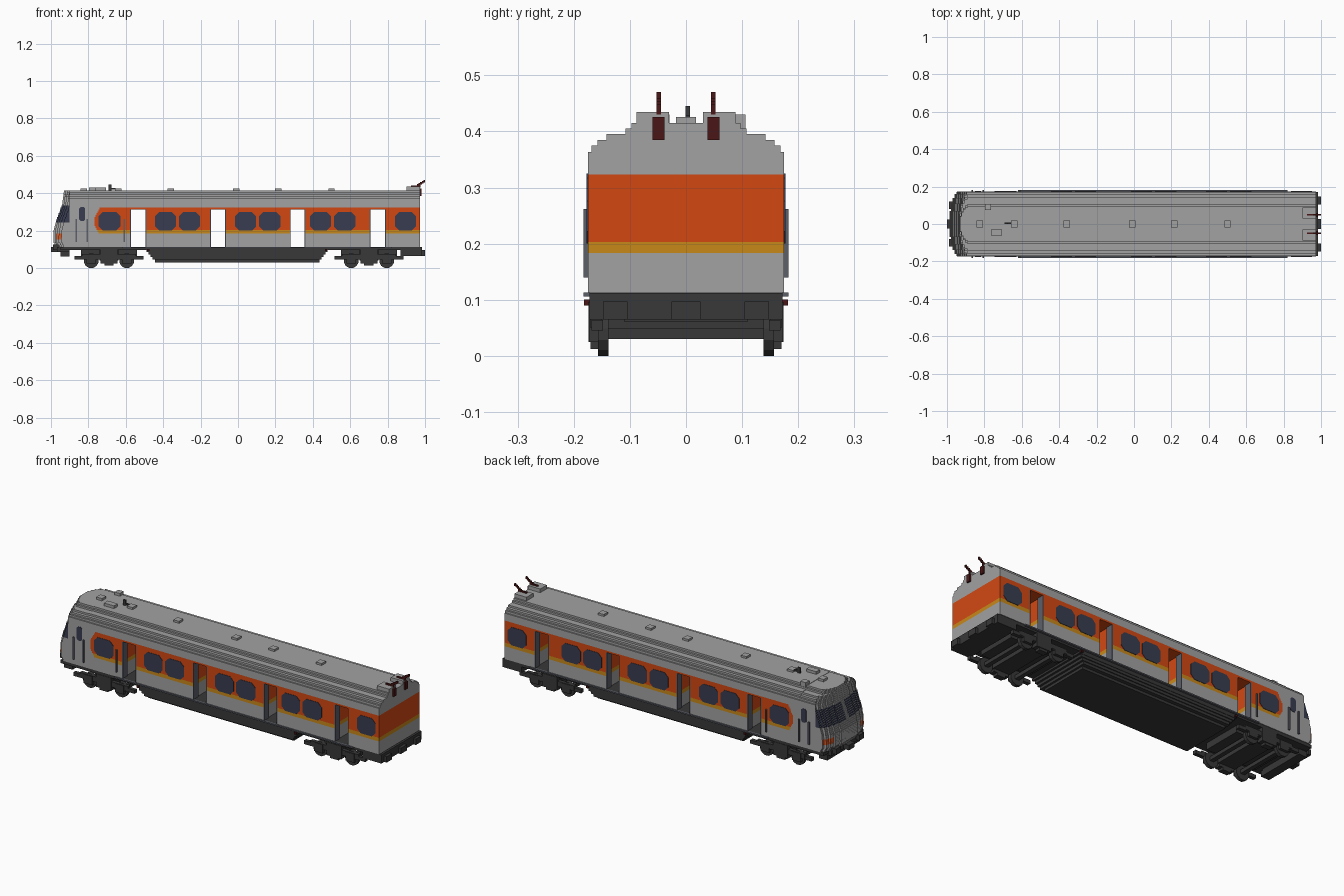
import bpy, bmesh, math
from mathutils import Vector

cube = bpy.data.objects.get("Cube")
if cube:
    bpy.data.objects.remove(cube, do_unlink=True)


def make_material(name, red, green, blue):
    material = bpy.data.materials.new(name)
    material.use_nodes = True
    colour = (red, green, blue, 1)
    material.diffuse_color = colour
    shader = material.node_tree.nodes["Principled BSDF"]
    shader.inputs["Base Color"].default_value = colour
    shader.inputs["Roughness"].default_value = 0.8
    return material


GREY = make_material("body grey", 0.36, 0.36, 0.36)
ORANGE = make_material("band orange", 0.65, 0.065, 0.006)
OCHRE = make_material("stripe ochre", 0.58, 0.25, 0.01)
GLASS = make_material("window blue", 0.04, 0.045, 0.08)
DARK = make_material("underframe dark", 0.04, 0.04, 0.04)
STEEL = make_material("rail steel", 0.11, 0.115, 0.14)
MAROON = make_material("cable maroon", 0.07, 0.008, 0.008)
LAMP = make_material("lamp red", 0.7, 0.1, 0.02)


def finish(name, mesh_data, materials):
    bmesh.ops.recalc_face_normals(mesh_data, faces=mesh_data.faces)
    mesh = bpy.data.meshes.new(name)
    mesh_data.to_mesh(mesh)
    mesh_data.free()
    for material in materials:
        mesh.materials.append(material)
    part = bpy.data.objects.new(name, mesh)
    bpy.context.collection.objects.link(part)
    return part


def add_prism(mesh_data, outline, offset):
    """Extrude a flat outline of 3D points along the offset."""
    face = mesh_data.faces.new([mesh_data.verts.new(p) for p in outline])
    result = bmesh.ops.extrude_face_region(mesh_data, geom=[face], use_keep_orig=True)
    moved = [v for v in result["geom"] if isinstance(v, bmesh.types.BMVert)]
    bmesh.ops.translate(mesh_data, verts=moved, vec=Vector(offset))


def add_box(mesh_data, x, y, z):
    outline = [(x[0], y[0], z[0]), (x[1], y[0], z[0]), (x[1], y[1], z[0]), (x[0], y[1], z[0])]
    add_prism(mesh_data, outline, (0, 0, z[1] - z[0]))


def boxes(name, material, spans, mirror=False):
    """One object made of boxes, each an (x, y, z) set of ranges."""
    mesh_data = bmesh.new()
    for x, y, z in spans:
        add_box(mesh_data, x, y, z)
        if mirror:
            add_box(mesh_data, x, (-y[1], -y[0]), z)
    return finish(name, mesh_data, [material])


def around(centre, half):
    return (centre - half, centre + half)


SIDE, REAR, FLOOR, STEP = 0.175, 0.973, 0.113, 0.01
NOSE_END = -0.8
STRIPE, BAND, DOOR_TOP, BAND_TOP, EAVE = 0.183, 0.203, 0.313, 0.323, 0.363
DOORS = [(-0.577, -0.49), (-0.15, -0.065), (0.277, 0.36), (0.704, 0.79)]
FULL = (-SIDE, SIDE)

# Body sections between the open through-doorways
edges = [d for door in DOORS for d in door][1:] + [REAR]
sections = list(zip(edges[::2], edges[1::2]))
cab_rear = DOORS[0][0]
boxes("lower_sides", GREY, [(s, FULL, (FLOOR, STRIPE)) for s in sections + [(NOSE_END, cab_rear)]])
boxes("stripe", OCHRE, [(s, FULL, (STRIPE, BAND)) for s in sections])
boxes("window_band", ORANGE, [(s, FULL, (BAND, DOOR_TOP)) for s in sections])
boxes("band_over_doors", ORANGE, [((cab_rear, REAR), FULL, (DOOR_TOP, BAND_TOP))])
boxes("upper_sides", GREY, [((NOSE_END, REAR), FULL, (BAND_TOP, EAVE))])

# Stepped front end of the coloured band
cab_parts = {GREY: [], ORANGE: [], OCHRE: []}
for i in range(14):
    z = STRIPE + i * STEP
    start = -0.768 + 0.55 * max(0, abs(z - 0.243) - 0.02)
    layer = (z, z + STEP)
    cab_parts[GREY].append(((NOSE_END, start), FULL, layer))
    colour = OCHRE if i < 2 else ORANGE
    cab_parts[colour].append(((start, cab_rear), FULL, layer))
for name, material in (("cab_side", GREY), ("band_front", ORANGE), ("stripe_front", OCHRE)):
    boxes(name, material, cab_parts[material])

# Stepped roof
ROOF = [0.168, 0.158, 0.142, 0.108, 0.097]
boxes("roof", GREY, [((NOSE_END, REAR), (-w, w), (EAVE + i * STEP, EAVE + (i + 1) * STEP + 0.002))
                     for i, w in enumerate(ROOF)])

# Cab nose in thin layers, with a stepped plan and painted panes and lamps
PROFILE = [(0.11, -0.97), (0.14, -0.988), (0.2, -0.985), (0.25, -0.973), (0.34, -0.94), (0.43, -0.928)]


def nose_x(z):
    for (za, xa), (zb, xb) in zip(PROFILE, PROFILE[1:]):
        if z <= zb:
            return xa + (xb - xa) * (z - za) / (zb - za)


nose = bmesh.new()
for i in range(30):
    z = FLOOR + i * STEP
    front = nose_x(z + STEP / 2)
    width = SIDE if z < EAVE - 0.001 else ROOF[round((z - EAVE) / STEP)]
    setbacks = [(0, 0.4), (0.008, 0.63), (0.017, 0.8), (0.028, 0.92), (0.042, 1)]
    half = [(front, 0.012)]
    for k, (back, share) in enumerate(setbacks):
        half.append((front + back, share * width))
        if k + 1 < len(setbacks):
            half.append((front + setbacks[k + 1][0], share * width))
    half += [(-0.902, width), (NOSE_END, width)]
    outline = half + [(x, -y) for x, y in reversed(half)]
    add_prism(nose, [(x, y, z) for x, y in outline], (0, 0, STEP))
bmesh.ops.recalc_face_normals(nose, faces=nose.faces)
for face in nose.faces:
    c = face.calc_center_median()
    if abs(face.normal.z) > 0.5 or c.x > -0.9:
        continue
    if 0.243 < c.z < 0.333 and abs(c.y) > 0.013:
        face.material_index = 1
    elif 0.153 < c.z < 0.183 and abs(c.y) > 0.115 and c.x < -0.935:
        face.material_index = 2
finish("cab_nose", nose, [GREY, GLASS, LAMP])

# Side windows with clipped corners
WINDOWS = [(-0.745, -0.628), (-0.444, -0.332), (-0.316, -0.203), (-0.016, 0.097),
           (0.112, 0.228), (0.385, 0.497), (0.512, 0.628), (0.84, 0.952)]


def add_window(mesh_data, x, z, cut):
    (a, b), (low, high) = x, z
    outline = [(a + cut, low), (b - cut, low), (b, low + cut), (b, high - cut),
               (b - cut, high), (a + cut, high), (a, high - cut), (a, low + cut)]
    for side in (-1, 1):
        add_prism(mesh_data, [(px, side * (SIDE - 0.002), pz) for px, pz in outline],
                  (0, side * 0.004, 0))


glass = bmesh.new()
for window in WINDOWS:
    add_window(glass, window, (0.2, 0.298), 0.022)
add_window(glass, (-0.849, -0.817), (0.25, 0.325), 0.008)
finish("side_windows", glass, [GLASS])

# Door leaves folded into the doorways, handrails and step ledge
leaves = []
for a, b in DOORS:
    leaves += [((a, a + 0.005), (0.135, SIDE), (FLOOR, DOOR_TOP)),
               ((b - 0.005, b), (0.135, SIDE), (FLOOR, DOOR_TOP))]
boxes("door_leaves", STEEL, leaves, mirror=True)
boxes("handrails", STEEL, [(around(x, 0.004), (SIDE, 0.183), (0.14, 0.262))
                           for x in (-0.866, -0.806, -0.608)], mirror=True)
boxes("step_ledge", STEEL, [((-0.62, 0.82), (SIDE - 0.005, 0.183), (0.106, FLOOR))], mirror=True)

# Roof hatches, aerial and cable bases
hatches = [(around(x, 0.017), around(0, 0.018), (0.41, 0.426))
           for x in (-0.825, -0.64, -0.36, -0.01, 0.215, 0.5)]
hatches += [(around(-0.78, 0.016), around(0.09, 0.016), (0.4, 0.43)),
            (around(-0.735, 0.03), around(-0.045, 0.016), (0.41, 0.43))]
boxes("roof_hatches", GREY, hatches)
boxes("aerial", DARK, [(around(-0.685, 0.008), around(0.003, 0.004), (0.41, 0.445)),
                       (around(-0.672, 0.016), around(0.003, 0.004), (0.42, 0.428))])
boxes("cable_bases", GREY, [((0.9, REAR), (0.03, 0.088), (0.405, 0.435))], mirror=True)

# Rear roof cables as stepped hooks
cable = [((0.968, 0.982), (0.038, 0.06), (0.385, 0.426)),
         ((0.925, 0.975), (0.045, 0.053), (0.43, 0.442))]
for i in range(5):
    x, z = 0.957 + i * 0.0085, 0.436 + i * 0.0055
    cable.append(((x, x + 0.009), (0.045, 0.053), (z, z + 0.012)))
boxes("roof_cables", MAROON, cable, mirror=True)

# Underframe, stepped belly and end beams
boxes("underframe", DARK, [((-0.95, REAR), (-0.172, 0.172), (0.096, FLOOR))])
boxes("belly", DARK, [(around(-0.005, 0.44 + i * 0.011), (-w, w), (0.03 + i * 0.014, 0.045 + i * 0.014))
                      for i, w in enumerate((0.14, 0.16, 0.165, 0.17, 0.172))])
boxes("rear_beam", DARK, [((0.87, 0.985), (-0.172, 0.172), (0.065, 0.112)),
                          ((0.96, 1), around(0, 0.026), (0.065, 0.097))])
boxes("rear_buffers", DARK, [((0.96, 1), around(0.126, 0.022), (0.065, 0.097))], mirror=True)
boxes("front_apron", DARK, [((-0.968, -0.9), (-0.13, 0.13), (0.085, FLOOR)),
                            ((-0.95, -0.9), (-0.14, 0.14), (0.06, 0.09)),
                            ((-1, -0.95), around(0, 0.025), (0.085, 0.112))])
boxes("front_buffers", DARK, [((-0.99, -0.95), around(0.1, 0.02), (0.095, 0.125))], mirror=True)
boxes("marker_reflectors", MAROON, [(around(x, 0.006), (0.17, 0.182), (0.09, 0.1))
                                    for x in (-0.48, 0.47)], mirror=True)

# Bogies with side frames, springs, axles and wheels
for label, centre in (("front", -0.69), ("rear", 0.7)):
    axles = [centre - 0.095, centre + 0.095]
    frame = [(around(centre, 0.185), (0.148, 0.168), (0.045, 0.064)),
             (around(centre, 0.045), (0.14, 0.174), (0.025, 0.096)),
             (around(centre, 0.025), (0.14, 0.17), (0.012, 0.03))]
    for x in axles:
        frame += [(around(x, 0.026), (0.15, 0.172), (0.025, 0.072)),
                  (around(x, 0.05), (0.15, 0.17), (0.05, 0.075))]
    boxes(label + "_bogie_frames", DARK, frame, mirror=True)
    cross = [(around(x, 0.012), (-0.14, 0.14), (0.03, 0.05)) for x in axles]
    cross += [(around(centre, 0.05), (-0.15, 0.15), (0.04, 0.097)),
              (around(centre, 0.15), (-0.11, 0.11), (0.06, 0.097))]
    boxes(label + "_bogie_bolster", DARK, cross)
    wheels = bmesh.new()
    for x in axles:
        for side in (-1, 1):
            ring = [(x + 0.04 * math.cos(math.pi * (k + 0.5) / 6), side * 0.138,
                     0.0386 + 0.04 * math.sin(math.pi * (k + 0.5) / 6)) for k in range(12)]
            add_prism(wheels, ring, (0, side * 0.019, 0))
    finish(label + "_wheels", wheels, [DARK])
